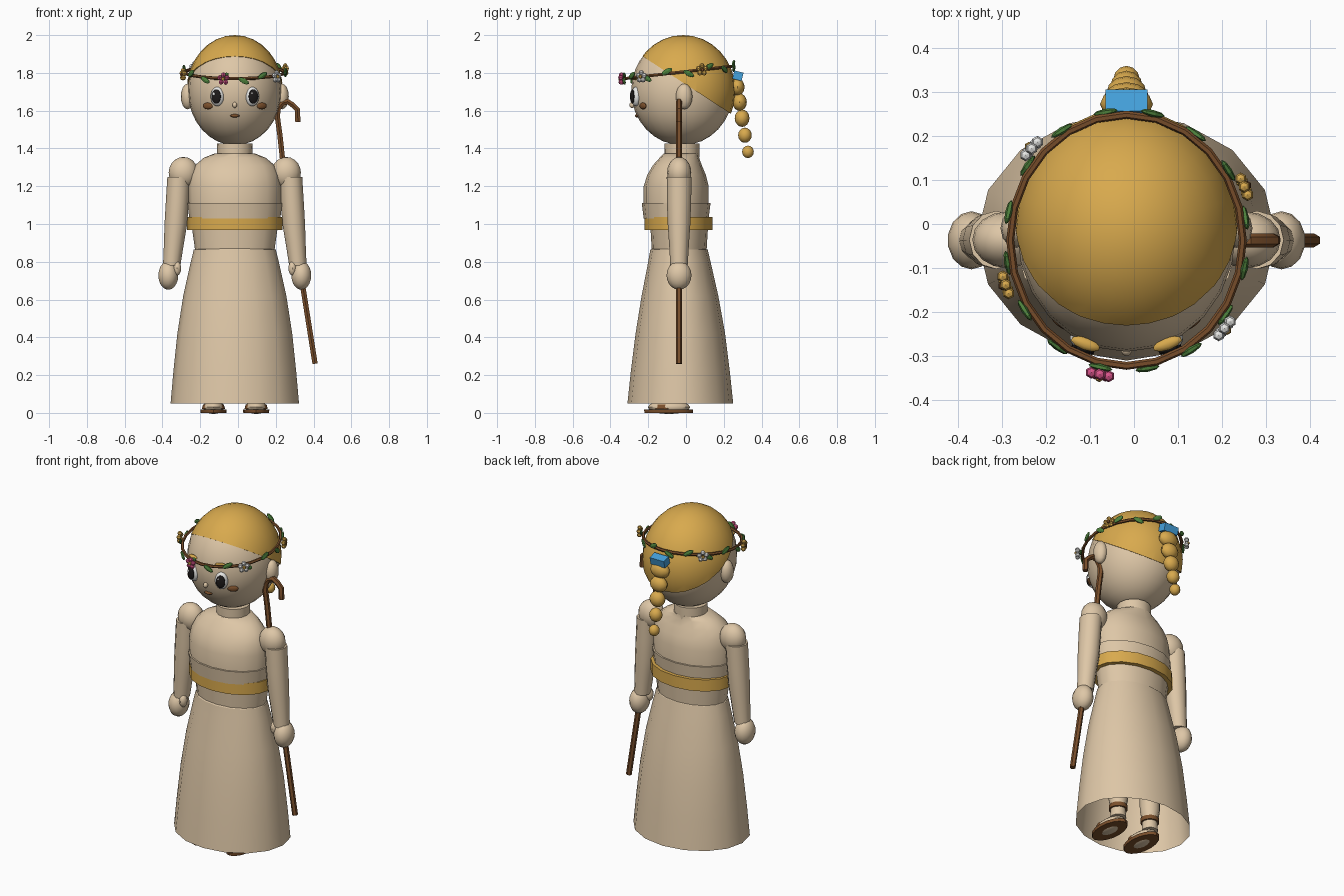
import bpy, bmesh, math
from mathutils import Matrix, Vector

if "Cube" in bpy.data.objects:
    bpy.data.objects.remove(bpy.data.objects["Cube"])

CX = -0.017  # body centre line


def material(name, rgb):
    m = bpy.data.materials.new(name)
    m.diffuse_color = (*rgb, 1)
    m.use_nodes = True
    m.node_tree.nodes["Principled BSDF"].inputs["Base Color"].default_value = m.diffuse_color
    return m


SKIN = material("pale wood", (0.73, 0.57, 0.385))
GOLD = material("golden", (0.69, 0.40, 0.075))
BROWN = material("brown", (0.20, 0.08, 0.025))
GREEN = material("leaf green", (0.075, 0.22, 0.045))
BLUE = material("blue", (0.06, 0.36, 0.72))
PINK = material("pink", (0.70, 0.09, 0.26))
WHITE = material("white", (0.85, 0.85, 0.83))
BLACK = material("black", (0.012, 0.01, 0.01))


def finish(name, bm, mat, smooth=True):
    bmesh.ops.recalc_face_normals(bm, faces=bm.faces)
    me = bpy.data.meshes.new(name)
    bm.to_mesh(me)
    bm.free()
    me.materials.append(mat)
    ob = bpy.data.objects.new(name, me)
    bpy.context.collection.objects.link(ob)
    if smooth:
        bpy.context.view_layer.objects.active = ob
        ob.select_set(True)
        bpy.ops.object.shade_smooth_by_angle(angle=math.radians(40))
        ob.select_set(False)
    return ob


def add_ball(bm, c, r, rot=Matrix(), seg=16, rings=10):
    m = Matrix.Translation(c) @ rot @ Matrix.Diagonal((*r, 1))
    bmesh.ops.create_uvsphere(bm, u_segments=seg, v_segments=rings, radius=1, matrix=m)


def ball(name, mat, c, r, rot=Matrix(), seg=16, rings=10):
    bm = bmesh.new()
    add_ball(bm, c, r, rot, seg, rings)
    return finish(name, bm, mat)


def loft(name, mat, rows, seg=16, caps=True):
    """Elliptical rings: (z, centre x, centre y, radius x, radius y)."""
    bm = bmesh.new()
    loops = []
    for z, cx, cy, rx, ry in rows:
        loops.append([bm.verts.new((cx + rx * math.cos(2 * math.pi * i / seg),
                                    cy + ry * math.sin(2 * math.pi * i / seg), z))
                      for i in range(seg)])
    for a, b in zip(loops, loops[1:]):
        for i in range(seg):
            j = (i + 1) % seg
            bm.faces.new((a[i], a[j], b[j], b[i]))
    if caps:
        bm.faces.new(loops[0])
        bm.faces.new(loops[-1])
    return finish(name, bm, mat)


def tube(name, mat, pts, radius, cyclic=False):
    cu = bpy.data.curves.new(name, 'CURVE')
    cu.dimensions = '3D'
    cu.bevel_depth = radius
    cu.bevel_resolution = 1
    cu.use_fill_caps = True
    sp = cu.splines.new('POLY')
    sp.points.add(len(pts) - 1)
    for p, co in zip(sp.points, pts):
        p.co = (*co, 1)
    sp.use_cyclic_u = cyclic
    tmp = bpy.data.objects.new(name + "_path", cu)
    bpy.context.collection.objects.link(tmp)
    me = bpy.data.meshes.new_from_object(tmp.evaluated_get(bpy.context.evaluated_depsgraph_get()))
    bpy.data.objects.remove(tmp)
    bm = bmesh.new()
    bm.from_mesh(me)
    return finish(name, bm, mat)


# Skirt, open at the hem
skirt = loft("skirt", SKIN, [(0.05, CX, -0.03, 0.340, 0.280), (0.22, CX, -0.03, 0.325, 0.262),
                             (0.42, CX, -0.03, 0.304, 0.237), (0.62, CX, -0.032, 0.273, 0.203),
                             (0.80, CX, -0.035, 0.233, 0.165), (0.865, CX, -0.037, 0.217, 0.152)],
             caps=False)
loft("skirt_top", SKIN, [(0.86, CX, -0.037, 0.216, 0.151), (0.872, CX, -0.037, 0.205, 0.143)])

# Torso, belt and neck
loft("waist", SKIN, [(0.86, CX, -0.036, 0.210, 0.145), (0.99, CX, -0.036, 0.228, 0.153)])
loft("belt", GOLD, [(0.967, CX, -0.040, 0.252, 0.181), (1.037, CX, -0.040, 0.252, 0.181)])
loft("bodice_band", SKIN, [(1.03, CX, -0.052, 0.241, 0.172), (1.11, CX, -0.052, 0.251, 0.182)])
loft("chest", SKIN, [(1.09, CX, -0.052, 0.243, 0.172), (1.20, CX, -0.052, 0.246, 0.172),
                     (1.26, CX, -0.050, 0.235, 0.155), (1.31, CX, -0.046, 0.212, 0.130),
                     (1.35, CX, -0.035, 0.165, 0.105), (1.372, CX, -0.025, 0.110, 0.095)])
loft("neck", SKIN, [(1.34, CX, -0.022, 0.093, 0.092), (1.425, CX, -0.022, 0.095, 0.093)])

# Head and hair cap, cut by a slanting hairline
ball("head", SKIN, (CX, -0.02, 1.705), (0.248, 0.27, 0.288), seg=24, rings=16)
bm = bmesh.new()
add_ball(bm, (CX, -0.015, 1.705), (0.255, 0.277, 0.295), seg=24, rings=16)
bmesh.ops.bisect_plane(bm, geom=bm.verts[:] + bm.edges[:] + bm.faces[:],
                       plane_co=(0, 0, 1.738), plane_no=(0, 0.30, 0.46), clear_inner=True)
bmesh.ops.holes_fill(bm, edges=[e for e in bm.edges if e.is_boundary])
finish("hair_cap", bm, GOLD)

# Braid hanging from a blue tie
bm = bmesh.new()
bmesh.ops.create_cube(bm, size=1, matrix=Matrix.Translation((CX, 0.275, 1.785))
                      @ Matrix.Rotation(-0.25, 4, 'X') @ Matrix.Diagonal((0.095, 0.05, 0.045, 1)))
finish("hair_tie", bm, BLUE)
bm = bmesh.new()
for y, z, rx, ry in ((0.272, 1.725, 0.06, 0.038), (0.284, 1.645, 0.053, 0.038), (0.297, 1.56, 0.046, 0.039),
                     (0.312, 1.47, 0.037, 0.036), (0.328, 1.382, 0.030, 0.031)):
    add_ball(bm, (CX, y, z), (rx, ry, 0.046 if z > 1.5 else 0.04 if z > 1.4 else 0.033), seg=12, rings=8)
finish("braid", bm, GOLD)

# Face centre
ball("nose", SKIN, (CX, -0.285, 1.63), (0.013, 0.015, 0.016), seg=10, rings=6)
ball("mouth", BROWN, (CX, -0.259, 1.573), (0.026, 0.012, 0.009), seg=12, rings=6)

# Paired parts: face sides, ears, arms, legs
for s, side in ((-1, "left"), (1, "right")):
    turn = Matrix.Rotation(s * 0.32, 4, 'Z')
    out = Vector((s * math.sin(0.32), -math.cos(0.32), 0))
    eye = Vector((CX + s * 0.093, -0.266, 1.675))
    ball(side + "_eye", WHITE, eye, (0.037, 0.024, 0.051), turn)
    ball(side + "_pupil", BLACK, eye + out * 0.019, (0.027, 0.010, 0.038), turn, 14, 8)
    ball(side + "_eye_glint", WHITE, eye + out * 0.027 + Vector((-0.010, 0, 0.014)),
         (0.007, 0.004, 0.009), turn, 8, 6)
    ball(side + "_eyebrow", GOLD, (CX + s * 0.093, -0.272, 1.772), (0.035, 0.014, 0.010),
         Matrix.Rotation(s * 0.35, 4, 'Z'), 10, 6)
    ball(side + "_cheek", BROWN, (CX + s * 0.143, -0.228, 1.625), (0.031, 0.010, 0.018),
         Matrix.Rotation(s * 0.55, 4, 'Z'), 12, 6)
    ball(side + "_ear", SKIN, (CX + s * 0.25, -0.01, 1.675), (0.036, 0.044, 0.068), seg=12, rings=8)

    ball(side + "_shoulder", SKIN, (CX + s * 0.272, -0.036, 1.272), (0.078, 0.064, 0.083))
    loft(side + "_arm", SKIN, [(1.25, CX + s * 0.296, -0.036, 0.061, 0.066),
                               (1.12, CX + s * 0.304, -0.037, 0.061, 0.064),
                               (1.00, CX + s * 0.312, -0.037, 0.060, 0.060),
                               (0.90, CX + s * 0.322, -0.037, 0.053, 0.053),
                               (0.78, CX + s * 0.334, -0.037, 0.046, 0.046)], 12)
    ball(side + "_hand", SKIN, (CX + s * 0.352, -0.037, 0.728), (0.054, 0.066, 0.076), seg=14)
    ball(side + "_thumb", SKIN, (CX + s * 0.305, -0.062, 0.765), (0.022, 0.026, 0.038), seg=10, rings=8)

    x = CX + s * 0.113
    loft(side + "_leg", SKIN, [(0.05, x, -0.02, 0.045, 0.045), (0.11, x, -0.02, 0.042, 0.042),
                               (0.17, x, -0.02, 0.055, 0.055), (0.80, x, -0.03, 0.075, 0.075)], 12)
    ball(side + "_foot", SKIN, (x, -0.09, 0.03), (0.058, 0.112, 0.036), seg=14, rings=8)
    loft(side + "_sole", BROWN, [(0.0, x, -0.092, 0.068, 0.128), (0.018, x, -0.092, 0.070, 0.130)])
    loft(side + "_toe_strap", BROWN, [(0.02, x, -0.12, 0.062, 0.06), (0.045, x, -0.12, 0.055, 0.05)], 12)
    loft(side + "_ankle_strap", BROWN, [(0.10, x, -0.02, 0.052, 0.052), (0.125, x, -0.02, 0.052, 0.052)], 12)

# Crooked staff through the right hand
tube("staff", BROWN, [(x, -0.037, z) for x, z in (
    (0.408, 0.26), (0.235, 1.35), (0.222, 1.47), (0.208, 1.57), (0.213, 1.61), (0.235, 1.64),
    (0.263, 1.648), (0.290, 1.63), (0.315, 1.605), (0.317, 1.54))], 0.016)


# Flower wreath: tilted elliptical ring
def wreath(deg, grow=0.0):
    a = math.radians(deg)
    y = (0.285 + grow) * math.sin(a)
    return Vector((CX + (0.264 + grow) * math.cos(a), y - 0.037, 1.803 + 0.115 * y))


tube("wreath_ring", BROWN, [wreath(i * 15) for i in range(24)], 0.009, True)
bm = bmesh.new()
for i in range(16):
    d = i * 22.5 + 10
    rot = Matrix.Rotation(math.radians(d + 90), 4, 'Z') @ Matrix.Rotation(0.5 * (-1) ** i, 4, 'Y')
    c = wreath(d, 0.010) + Vector((0, 0, 0.012 * (1 if i % 2 else -1)))
    add_ball(bm, c, (0.032, 0.008, 0.016), rot @ Matrix.Rotation(math.pi / 2, 4, 'Y')
             @ Matrix.Diagonal((0.5, 1, 2, 1)), 6, 4)
finish("wreath_leaves", bm, GREEN, smooth=False)

for deg, mat, core in ((258, PINK, GOLD), (320, WHITE, GOLD), (23, GOLD, WHITE),
                       (138, WHITE, GOLD), (199, GOLD, WHITE)):
    c = wreath(deg, 0.026)
    a = math.radians(deg)
    out, tan = Vector((math.cos(a), math.sin(a), 0)), Vector((-math.sin(a), math.cos(a), 0))
    bm = bmesh.new()
    for k in range(5):
        t = 2 * math.pi * k / 5 + math.pi / 2
        add_ball(bm, c + 0.021 * (tan * math.cos(t) + Vector((0, 0, math.sin(t)))),
                 (0.014, 0.014, 0.014), seg=6, rings=4)
    finish("flower_petals", bm, mat, smooth=False)
    ball("flower_core", core if mat != GOLD else BROWN, c + out * 0.008, (0.010,) * 3, seg=6, rings=4)
